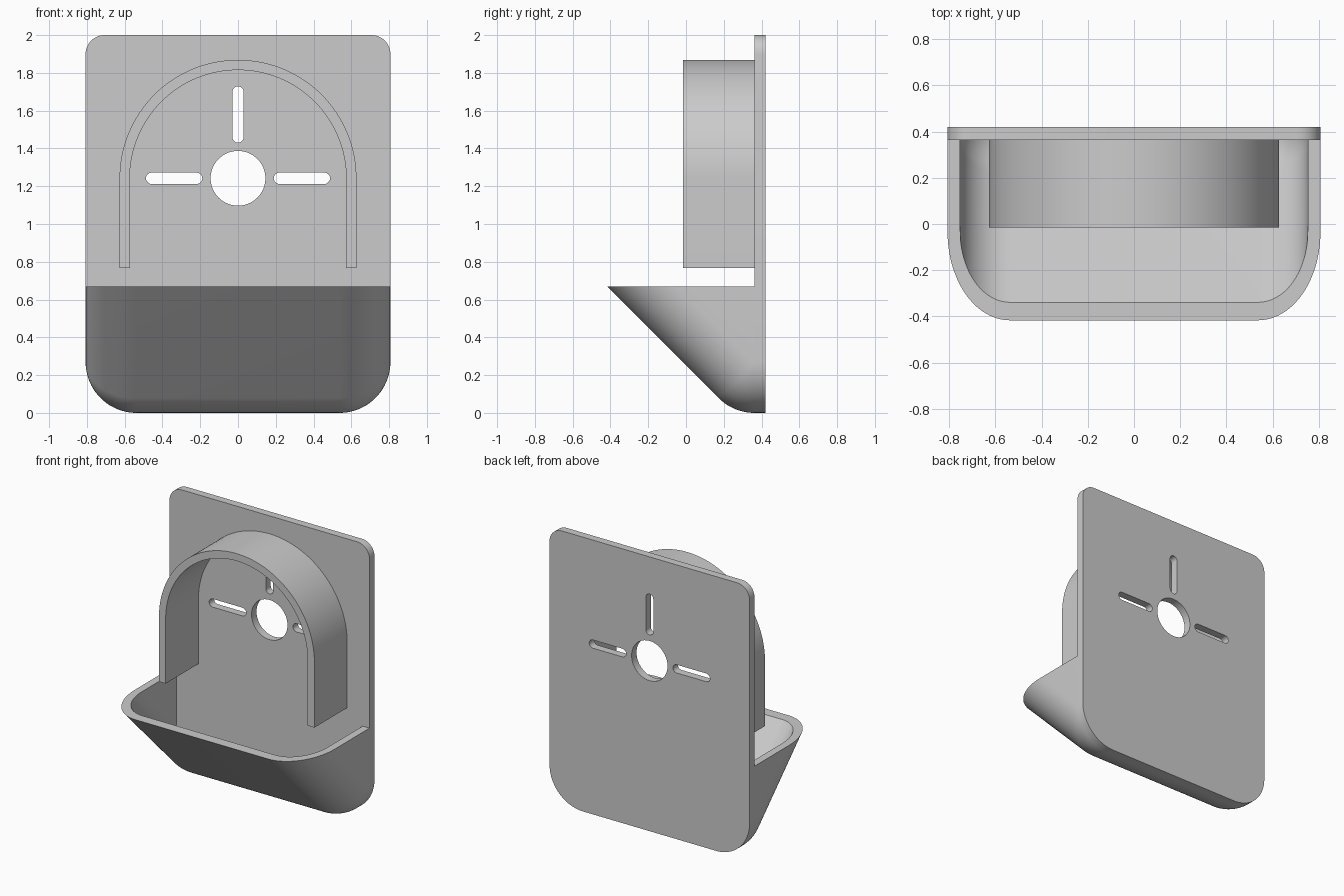
import bpy, bmesh
from math import sin, cos, pi, radians
from mathutils import Vector

cube = bpy.data.objects.get("Cube")
if cube:
    bpy.data.objects.remove(cube, do_unlink=True)

HALF_W = 0.807      # half width of plate and tray
BACK = 0.42         # rear face of the plate
FACE = 0.363        # front face of the plate
WALL = 0.055        # tray wall thickness
RIM = 0.668         # tray rim height
ROUND = 0.27        # tray edge radius
HOLE_Z = 1.242      # centre height of hole and arch

grey = bpy.data.materials.new("plain grey")
grey.use_nodes = True
colour = (0.6, 0.6, 0.6, 1)
grey.diffuse_color = colour
grey.node_tree.nodes["Principled BSDF"].inputs["Base Color"].default_value = colour


def activate(obj):
    bpy.ops.object.select_all(action='DESELECT')
    obj.select_set(True)
    bpy.context.view_layer.objects.active = obj


def finish(obj):
    obj.data.materials.clear()
    obj.data.materials.append(grey)
    activate(obj)
    bpy.ops.object.shade_smooth_by_angle(angle=radians(30))


def arc(cx, cz, r, start, end, steps):
    """Points on an arc, angles in degrees."""
    angles = [radians(start + (end - start) * i / steps) for i in range(steps + 1)]
    return [(cx + r * cos(a), cz + r * sin(a)) for a in angles]


def extruded(name, outlines, y0, y1):
    """Front-facing outlines (later ones are holes) extruded from y0 to y1."""
    curve = bpy.data.curves.new(name, 'CURVE')
    curve.dimensions = '2D'
    curve.fill_mode = 'BOTH'
    curve.extrude = (y1 - y0) / 2
    for points in outlines:
        spline = curve.splines.new('POLY')
        spline.points.add(len(points) - 1)
        for p, (x, z) in zip(spline.points, points):
            p.co = (x, z, 0, 1)
        spline.use_cyclic_u = True
    obj = bpy.data.objects.new(name, curve)
    bpy.context.collection.objects.link(obj)
    obj.location.y = (y0 + y1) / 2
    obj.rotation_euler.x = pi / 2
    activate(obj)
    bpy.ops.object.convert(target='MESH')
    obj = bpy.context.object
    bm = bmesh.new()
    bm.from_mesh(obj.data)
    bmesh.ops.remove_doubles(bm, verts=bm.verts, dist=1e-5)
    bmesh.ops.recalc_face_normals(bm, faces=bm.faces)
    bm.to_mesh(obj.data)
    bm.free()
    finish(obj)
    return obj


def rounded_wedge(name, radius, top, back):
    """Convex 45-degree wedge with rounded lower edges, cut flat at the top."""
    steps = 20
    bm = bmesh.new()
    for side in (-1, 1):
        centre = Vector((side * (HALF_W - ROUND), FACE, ROUND))
        for i in range(steps + 1):
            tilt = radians(45 * i / steps)
            for j in range(steps + 1):
                a = radians(90 * j / steps)
                p = centre + radius * Vector((side * sin(a), -sin(tilt) * cos(a),
                                              -cos(tilt) * cos(a)))
                bm.verts.new(p)
                if i == 0:          # run straight to the back
                    bm.verts.new((p.x, back, p.z))
                if i == steps:      # run up the slope past the rim
                    bm.verts.new(p + Vector((0, -1, 1)))
        bm.verts.new((centre.x + side * radius, back, centre.z + 1))
    bmesh.ops.remove_doubles(bm, verts=bm.verts, dist=1e-5)
    bmesh.ops.convex_hull(bm, input=bm.verts)
    cut = bmesh.ops.bisect_plane(bm, geom=bm.verts[:] + bm.edges[:] + bm.faces[:],
                                 plane_co=(0, 0, top), plane_no=(0, 0, 1), clear_outer=True)
    rim = [e for e in cut['geom_cut'] if isinstance(e, bmesh.types.BMEdge)]
    bmesh.ops.contextual_create(bm, geom=rim)
    bmesh.ops.dissolve_limit(bm, angle_limit=radians(0.2), verts=bm.verts, edges=bm.edges)
    bmesh.ops.recalc_face_normals(bm, faces=bm.faces)
    mesh = bpy.data.meshes.new(name)
    bm.to_mesh(mesh)
    bm.free()
    obj = bpy.data.objects.new(name, mesh)
    bpy.context.collection.objects.link(obj)
    return obj


def slot(cx, cz, half_length, r, turn):
    """Round-ended slot; turn 0 is horizontal, 90 is vertical."""
    dx, dz = half_length * cos(radians(turn)), half_length * sin(radians(turn))
    return (arc(cx + dx, cz + dz, r, turn - 90, turn + 90, 12)
            + arc(cx - dx, cz - dz, r, turn + 90, turn + 270, 12))


# Back plate with rounded corners, cable hole and three slots
r_top = 0.1
plate = (arc(HALF_W - r_top, 2 - r_top, r_top, 0, 90, 12)
         + arc(r_top - HALF_W, 2 - r_top, r_top, 90, 180, 12)
         + arc(ROUND - HALF_W, ROUND, ROUND, 180, 270, 20)
         + arc(HALF_W - ROUND, ROUND, ROUND, 270, 360, 20))
holes = [arc(0, HOLE_Z, 0.145, 0, 360, 64)[:-1],
         slot(0, 1.58, 0.119, 0.03, 90),
         slot(-0.338, HOLE_Z, 0.119, 0.03, 0),
         slot(0.338, HOLE_Z, 0.119, 0.03, 0)]
extruded("back_plate", [plate] + holes, FACE, BACK)

# Arched holder standing out from the plate
foot = 0.768
outer, inner = 0.627, 0.573
arch = ([(outer, foot)] + arc(0, HOLE_Z, outer, 0, 180, 64) + [(-outer, foot), (-inner, foot)]
        + arc(0, HOLE_Z, inner, 180, 0, 64) + [(inner, foot)])
extruded("arch_holder", [arch], -0.015, FACE)

# Sloping tray, hollowed out and open towards the plate
tray = rounded_wedge("tray", ROUND, RIM, FACE)
cavity = rounded_wedge("tray_cavity", ROUND - WALL, RIM + 0.1, FACE + 0.05)
cavity.hide_render = True
hollow = tray.modifiers.new("hollow", 'BOOLEAN')
hollow.operation = 'DIFFERENCE'
hollow.solver = 'EXACT'
hollow.object = cavity
activate(tray)
bpy.ops.object.modifier_apply(modifier=hollow.name)
bpy.data.objects.remove(cavity, do_unlink=True)
finish(tray)
